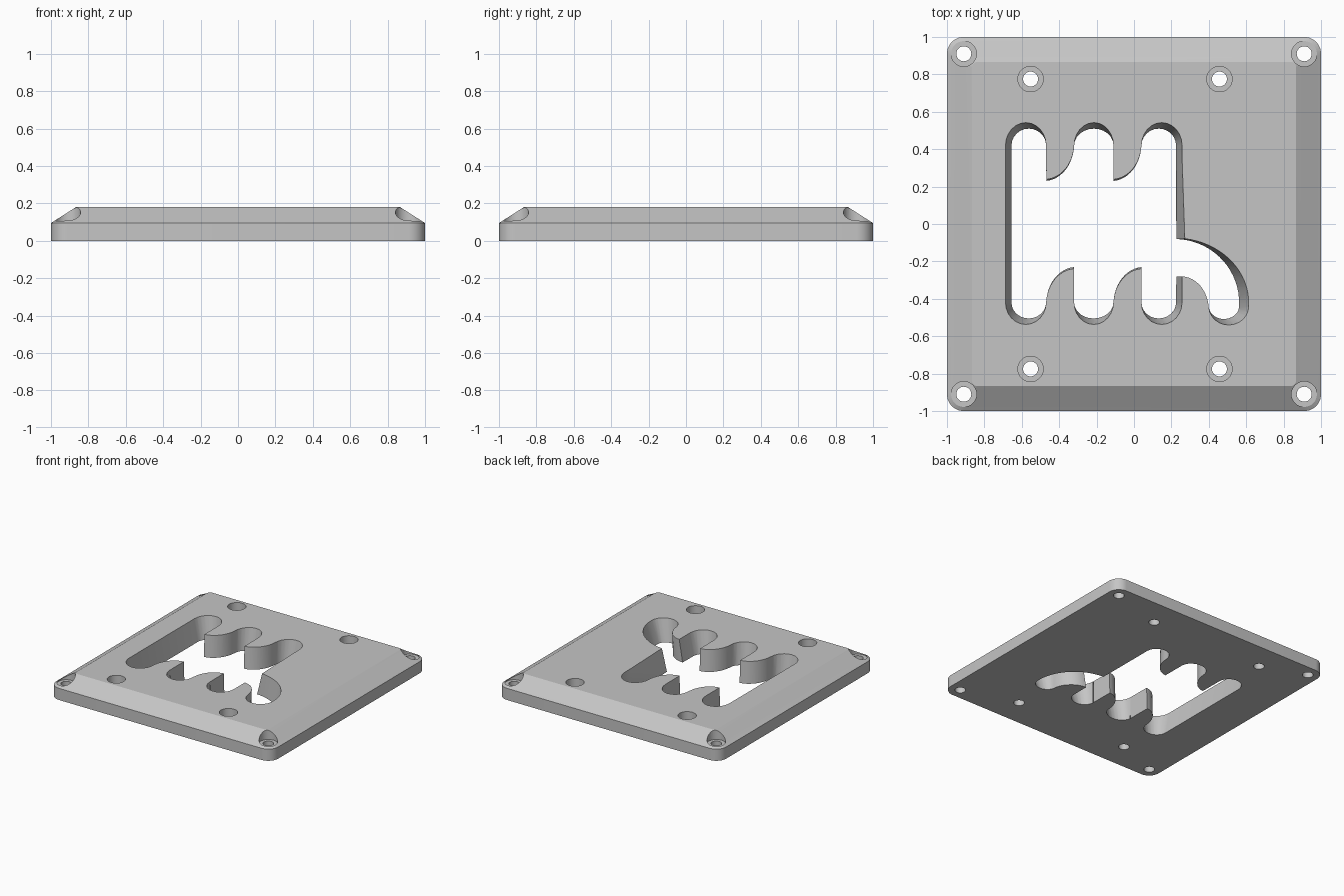
import bpy, bmesh
from math import cos, sin, pi, radians

cube = bpy.data.objects.get("Cube")
if cube:
    bpy.data.objects.remove(cube)

grey = bpy.data.materials.new("plain_grey")
grey.use_nodes = True
colour = (0.56, 0.56, 0.56, 1)
grey.diffuse_color = colour
grey.node_tree.nodes["Principled BSDF"].inputs["Base Color"].default_value = colour
TOP, RIM = 0.18, 0.095


def loft(name, rings):
    """Closed solid through rings given as (z, outline)."""
    bm = bmesh.new()
    loops = [[bm.verts.new((x, y, z)) for x, y in pts] for z, pts in rings]
    n = len(loops[0])
    for a, b in zip(loops, loops[1:]):
        for i in range(n):
            j = (i + 1) % n
            bm.faces.new((a[i], a[j], b[j], b[i]))
    bm.faces.new(loops[0])
    bm.faces.new(loops[-1])
    bmesh.ops.recalc_face_normals(bm, faces=bm.faces)
    mesh = bpy.data.meshes.new(name)
    bm.to_mesh(mesh)
    bm.free()
    mesh.materials.append(grey)
    obj = bpy.data.objects.new(name, mesh)
    bpy.context.collection.objects.link(obj)
    return obj


def arc(cx, cy, rx, ry, a0, a1, n=12):
    angles = [radians(a0 + (a1 - a0) * i / n) for i in range(n + 1)]
    return [(cx + rx * cos(a), cy + ry * sin(a)) for a in angles]


def rounded_square(half, r):
    c = half - r
    corners = ((c, c, 0), (-c, c, 90), (-c, -c, 180), (c, -c, 270))
    return [p for x, y, a in corners for p in arc(x, y, r, r, a, a + 90, 10)]


def opening(t):
    """Toothed outline, t = 0 at the underside and 1 at the top face."""
    d = 0.032 * t
    end = 0.42
    left, right = -0.655 - d, 0.225 + d
    slots = ((left, -0.47), (-0.32, -0.11), (0.04, right))
    pts = []
    # upper row, running right to left
    for k in (2, 1, 0):
        a, b = slots[k]
        pts += arc((a + b) / 2, end, (b - a) / 2, 0.09 + d, 0, 180)
        if k:
            tip = slots[k - 1][1]
            pts += arc(tip - 0.01, end + 0.01, a - tip + 0.01, 0.20 - d / 4, -4, -86)
    # lower row, running left to right
    for k in (0, 1, 2):
        a, b = slots[k]
        pts += arc((a + b) / 2, -end, (b - a) / 2, 0.085 + d, 180, 360)
        if k < 2:
            tip = slots[k + 1][0]
            pts += arc(tip + 0.01, -end - 0.01, tip - b + 0.01, 0.20 - d / 4, 176, 94)
    # curved tail on the lower right
    pts += arc(right - 0.005, -0.46, 0.18 - d, 0.18, 88, 4)
    a, b = 0.40, 0.562 + 1.6 * d
    pts += arc((a + b) / 2, -0.44, (b - a) / 2, 0.068 + d, 184, 360)
    pts += arc(0.215, -0.42, b - 0.215, 0.34 + d / 6, 4, 88 - 6 * t, 16)
    return pts


def cut(target, cutter):
    cutter.hide_render = True
    mod = target.modifiers.new("cut", "BOOLEAN")
    mod.operation, mod.solver, mod.object = "DIFFERENCE", "EXACT", cutter
    bpy.context.view_layer.objects.active = target
    bpy.ops.object.modifier_apply(modifier=mod.name)
    bpy.data.objects.remove(cutter)


# Plate with a chamfered upper rim
plate = loft("mounting_plate", [(0, rounded_square(1, 0.09)),
                                (RIM, rounded_square(1, 0.09)),
                                (TOP, rounded_square(0.867, 0.03))])

# Drafted opening through the plate
cut(plate, loft("opening_cutter", [(TOP * t, opening(t)) for t in (-0.2, 1.2)]))

# Counterbored screw holes in the corners and face
for x in (-0.91, -0.553, 0.457, 0.91):
    for s in (-1, 1):
        y = s * (0.91 if abs(x) > 0.9 else 0.775)
        wide, narrow = (arc(x, y, r, r, 0, 348.75, 31) for r in (0.068, 0.04))
        cut(plate, loft("screw_cutter", [(-0.1, narrow), (0.1, narrow),
                                         (0.1, wide), (0.3, wide)]))

bpy.ops.object.select_all(action="DESELECT")
plate.select_set(True)
bpy.context.view_layer.objects.active = plate
bpy.ops.object.shade_smooth_by_angle(angle=radians(25))
